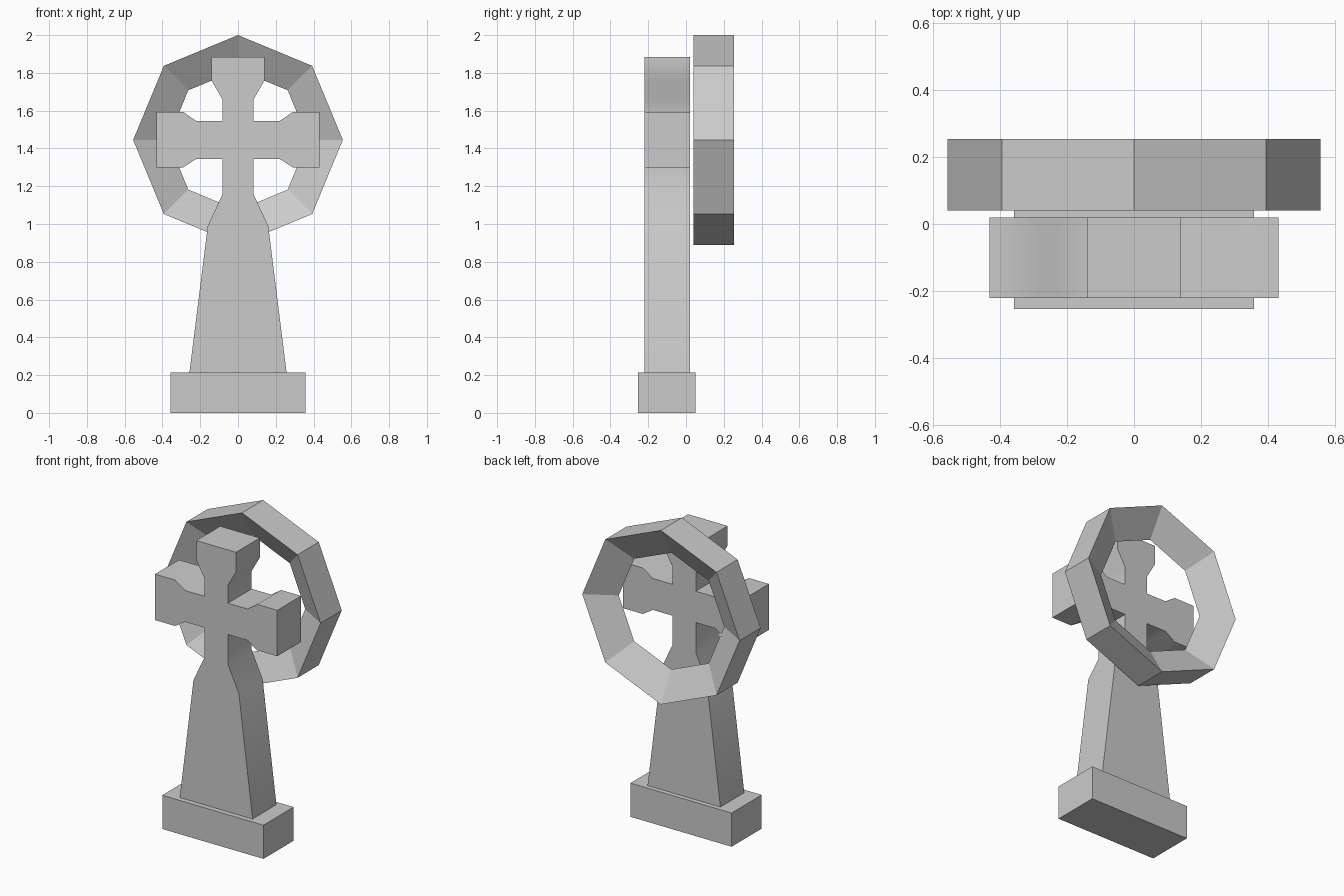
import bpy, bmesh
from math import cos, sin, pi, radians

if "Cube" in bpy.data.objects:
    bpy.data.objects.remove(bpy.data.objects["Cube"])


def finish(bm, name):
    bmesh.ops.recalc_face_normals(bm, faces=bm.faces)
    mesh = bpy.data.meshes.new(name)
    bm.to_mesh(mesh)
    bm.free()
    obj = bpy.data.objects.new(name, mesh)
    bpy.context.collection.objects.link(obj)
    return obj


def extrude_profile(name, profile, y0, y1):
    bm = bmesh.new()
    face = bm.faces.new([bm.verts.new((x, y0, z)) for x, z in profile])
    ext = bmesh.ops.extrude_face_region(bm, geom=[face])
    moved = [g for g in ext["geom"] if isinstance(g, bmesh.types.BMVert)]
    bmesh.ops.translate(bm, verts=moved, vec=(0, y1 - y0, 0))
    # Keep both end caps so the part is closed
    if not face.is_valid:
        bmesh.ops.holes_fill(bm, edges=[e for e in bm.edges if e.is_boundary], sides=0)
    return finish(bm, name)


def mirrored(half):
    return half + [(-x, z) for x, z in reversed(half)]


# Plinth
extrude_profile("plinth", mirrored([(0.357, 0), (0.357, 0.215)]), -0.253, 0.05)

# Cross with flared arms and tapering shaft
half = [(0.257, 0.215), (0.16, 0.99), (0.083, 1.155), (0.083, 1.345),
        (0.22, 1.345), (0.29, 1.30), (0.431, 1.30), (0.431, 1.593),
        (0.29, 1.593), (0.22, 1.545), (0.083, 1.545), (0.083, 1.66),
        (0.14, 1.76), (0.14, 1.885)]
cross = extrude_profile("cross", mirrored(half), -0.22, 0.02)
bpy.context.view_layer.objects.active = cross
cross.select_set(True)
bpy.ops.object.shade_smooth_by_angle(angle=radians(40))

# Eight-sided ring behind the cross, triangular in section with its point inward
bm = bmesh.new()
N, CZ = 8, 1.445
section = [(0.555, 0.04), (0.555, 0.253), (0.372, 0.1465)]
loops = [[bm.verts.new((r * cos(2 * pi * i / N), y, CZ + r * sin(2 * pi * i / N)))
          for r, y in section] for i in range(N)]
for i in range(N):
    a, b = loops[i], loops[(i + 1) % N]
    for j in range(3):
        k = (j + 1) % 3
        bm.faces.new((a[j], a[k], b[k], b[j]))
finish(bm, "ring")
